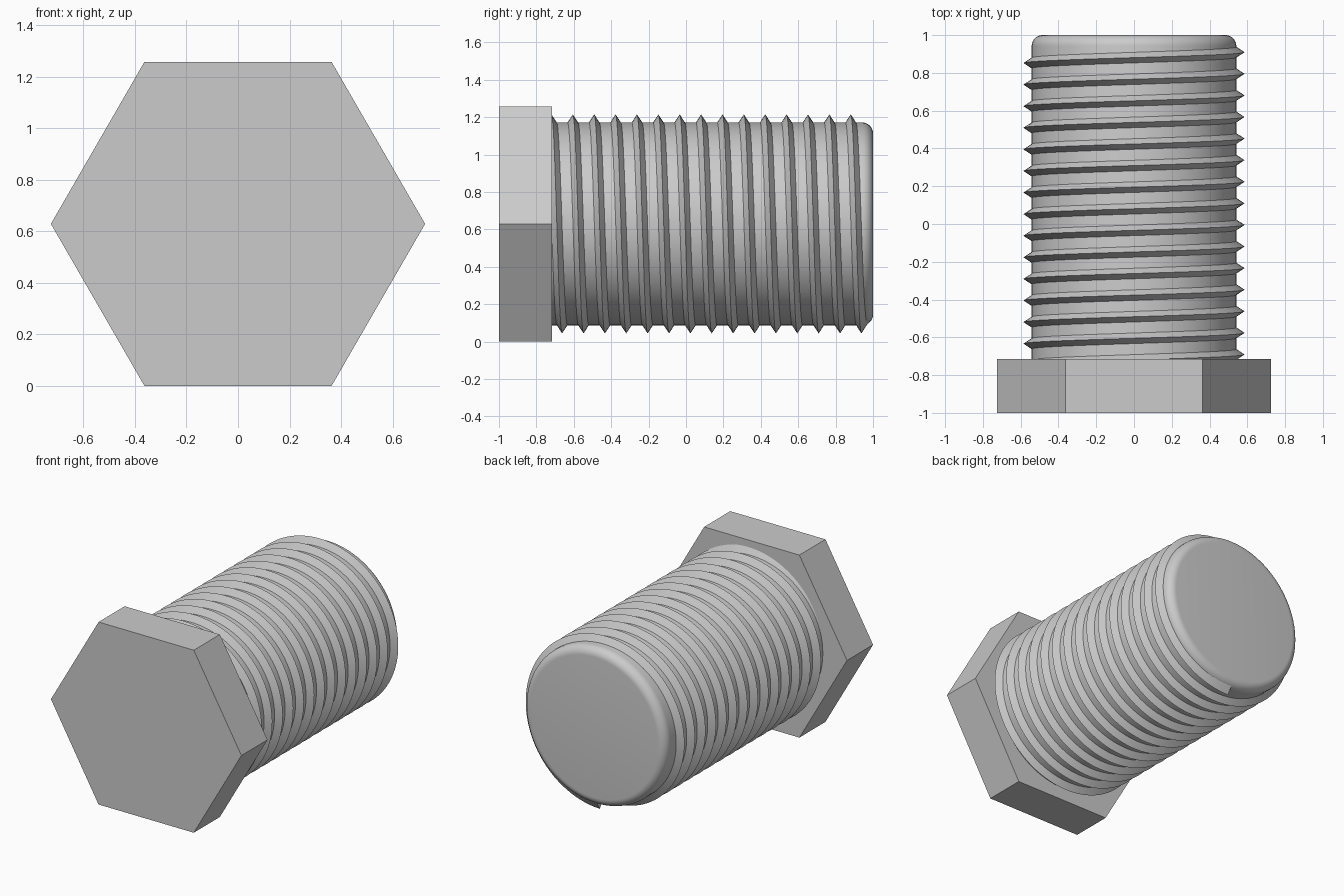
import bpy, bmesh
from math import sin, cos, pi, radians, sqrt

old = bpy.data.objects.get("Cube")
if old:
    bpy.data.objects.remove(old, do_unlink=True)

APOTHEM = 0.629             # half the width across the flats; also the axis height
HEAD_Y = -0.716             # back face of the head
SHANK_R, FILLET = 0.542, 0.058
CREST_R, ROOT_R = 0.585, 0.53
PITCH, TURNS, SEGS = 0.1143, 15, 96

steel = bpy.data.materials.new("plain steel grey")
steel.use_nodes = True
grey = (0.6, 0.6, 0.6, 1)
steel.diffuse_color = grey
steel.node_tree.nodes["Principled BSDF"].inputs["Base Color"].default_value = grey


def around(r, y, a):
    """Point at radius r and angle a (from the bottom towards +x) about the long axis."""
    return (r * sin(a), y, APOTHEM - r * cos(a))


def finish(name, bm, smooth):
    bmesh.ops.recalc_face_normals(bm, faces=bm.faces[:])
    mesh = bpy.data.meshes.new(name)
    bm.to_mesh(mesh)
    bm.free()
    mesh.materials.append(steel)
    if smooth:
        mesh.shade_smooth()
        mesh.set_sharp_from_angle(angle=radians(30))
    obj = bpy.data.objects.new(name, mesh)
    bpy.context.collection.objects.link(obj)


def sweep(name, rings, closed, smooth=True):
    """Join successive rings of points with quads and cap both ends."""
    bm = bmesh.new()
    loops = [[bm.verts.new(p) for p in ring] for ring in rings]
    n = len(loops[0])
    for a, b in zip(loops, loops[1:]):
        for i in range(n):
            j = (i + 1) % n
            bm.faces.new((a[i], a[j], b[j], b[i]))
    if closed:
        bm.faces.new(loops[0])
        bm.faces.new(loops[-1])
    finish(name, bm, smooth)


def lathe(name, profile, sides, start=0, smooth=True):
    rings = [[around(r, y, start + 2 * pi * i / sides) for i in range(sides)]
             for r, y in profile]
    sweep(name, rings, True, smooth)


# Hexagonal head with flats at top and bottom
corner = APOTHEM / cos(pi / 6)
lathe("hex_head", [(corner, -1), (corner, HEAD_Y)], 6, pi / 6, smooth=False)

# Shank with a rounded rim at its free end
profile = [(SHANK_R, HEAD_Y - 0.01)]
for k in range(9):
    t = k / 8 * pi / 2
    profile.append((SHANK_R - FILLET + FILLET * cos(t), 1 - FILLET + FILLET * sin(t)))
lathe("shank", profile, SEGS)

# Helical V-shaped thread, running from the free end into the head
half = 0.028 * (CREST_R - ROOT_R) / (CREST_R - SHANK_R)
rings = []
for k in range(TURNS * SEGS + 1):
    a = 2 * pi * k / SEGS
    y = 0.938 - PITCH * k / SEGS
    rings.append([around(ROOT_R, y - half, a),
                  around(CREST_R, y, a),
                  around(ROOT_R, y + half, a)])
sweep("thread", rings, True)
